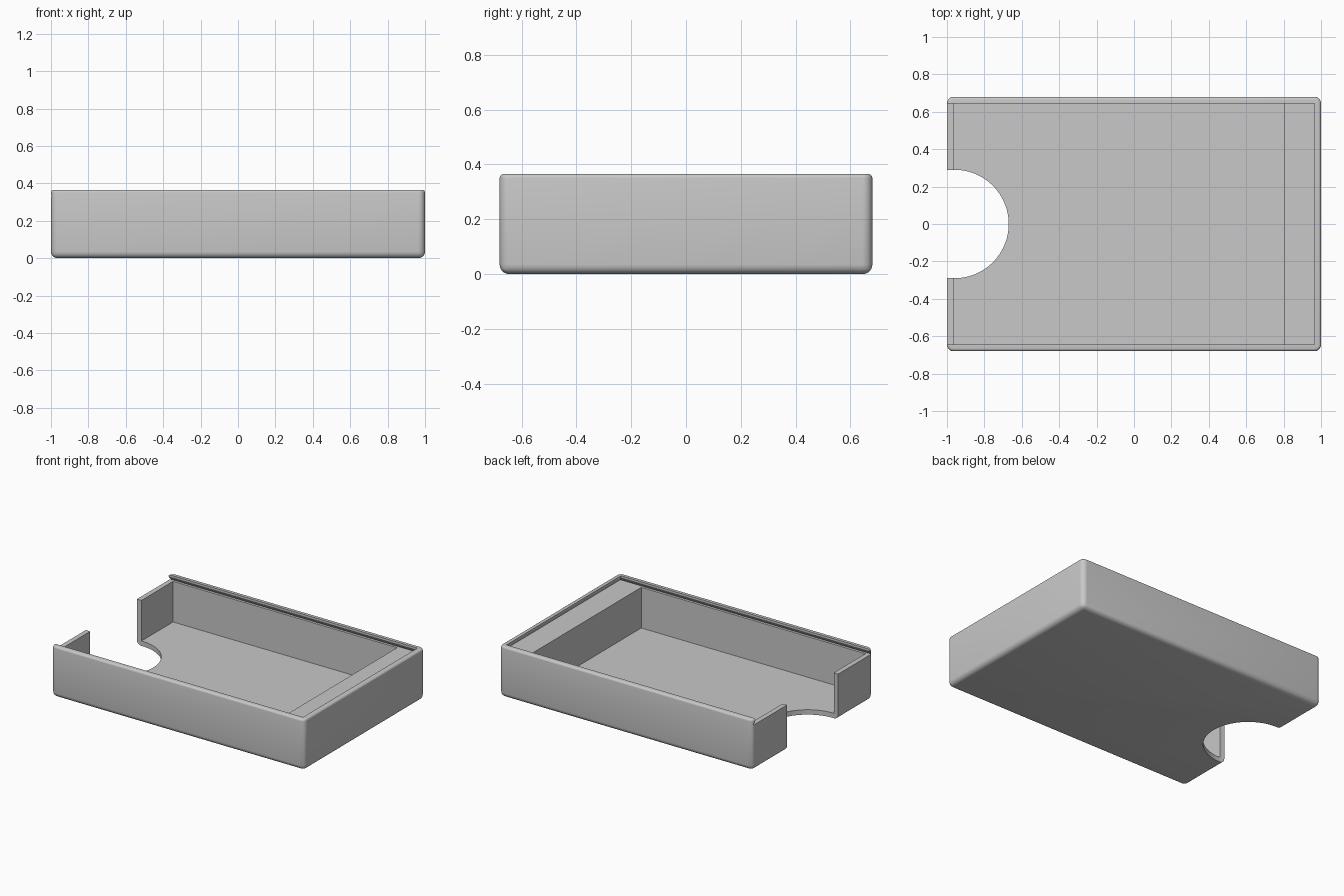
import bpy
import bmesh
import math

cube = bpy.data.objects.get("Cube")
if cube:
    bpy.data.objects.remove(cube, do_unlink=True)

HX, HY, HZ = 1.0, 0.68, 0.365      # outer half length, half width, height
WALL = 0.035
SLOT_Z = 0.325                     # floor of the sliding-lid slot

grey = bpy.data.materials.new("plain grey")
grey.use_nodes = True
colour = (0.58, 0.58, 0.58, 1)
grey.diffuse_color = colour
grey.node_tree.nodes["Principled BSDF"].inputs["Base Color"].default_value = colour


def make_object(name, bm):
    bmesh.ops.recalc_face_normals(bm, faces=bm.faces)
    mesh = bpy.data.meshes.new(name)
    bm.to_mesh(mesh)
    bm.free()
    mesh.materials.append(grey)
    obj = bpy.data.objects.new(name, mesh)
    bpy.context.collection.objects.link(obj)
    return obj


def loft(rings):
    """Closed solid through stacked rectangles (x0, x1, half_y, z)."""
    bm = bmesh.new()
    loops = []
    for x0, x1, hy, z in rings:
        loops.append([bm.verts.new((x, y, z)) for x, y in
                      ((x0, -hy), (x1, -hy), (x1, hy), (x0, hy))])
    bm.faces.new(loops[0][::-1])
    bm.faces.new(loops[-1])
    for a, b in zip(loops, loops[1:]):
        for i in range(4):
            j = (i + 1) % 4
            bm.faces.new((a[i], a[j], b[j], b[i]))
    return bm


def round_edges(bm, edges, radius, segments):
    bmesh.ops.bevel(bm, geom=edges, offset=radius, segments=segments,
                    profile=0.5, affect='EDGES', clamp_overlap=True)


# Outer tray body: large rounding below and on the corners, small on the rim
body = loft([(-HX, HX, HY, 0), (-HX, HX, HY, HZ)])
round_edges(body, [e for e in body.edges
                   if min(v.co.z for v in e.verts) < 0.01], 0.035, 8)
round_edges(body, [e for e in body.edges
                   if min(v.co.z for v in e.verts) > HZ - 0.001], 0.015, 4)
tray = make_object("tray", body)

# Main cavity, leaving a solid ledge at the closed end
cavity = make_object("cavity_cutter", loft([
    (WALL - HX, 0.805, HY - WALL, WALL),
    (WALL - HX, 0.805, HY - WALL, 0.34)]))

# Undercut slot for a sliding lid, open at one end
slot = make_object("slot_cutter", loft([
    (-1.1, 0.983, HY - 0.017, SLOT_Z),
    (-1.1, HX - WALL, HY - WALL, 0.352),
    (-1.1, HX - WALL, HY - WALL, 0.45)]))

# Round thumb notch through the floor and the open end wall
disc = bmesh.new()
bmesh.ops.create_cone(disc, cap_ends=True, segments=96,
                      radius1=0.29, radius2=0.29, depth=1)
bmesh.ops.translate(disc, verts=disc.verts, vec=(-0.96, 0, 0.2))
notch = make_object("notch_cutter", disc)

bpy.context.view_layer.objects.active = tray
for cutter in (cavity, slot, notch):
    cutter.hide_render = True
    mod = tray.modifiers.new("cut", 'BOOLEAN')
    mod.operation = 'DIFFERENCE'
    mod.solver = 'EXACT'
    mod.object = cutter
    bpy.ops.object.modifier_apply(modifier=mod.name)
    bpy.data.objects.remove(cutter, do_unlink=True)

# Smooth roundings, crisp cuts
for obj in bpy.context.selected_objects:
    obj.select_set(False)
tray.select_set(True)
bpy.ops.object.shade_smooth_by_angle(angle=math.radians(30))
